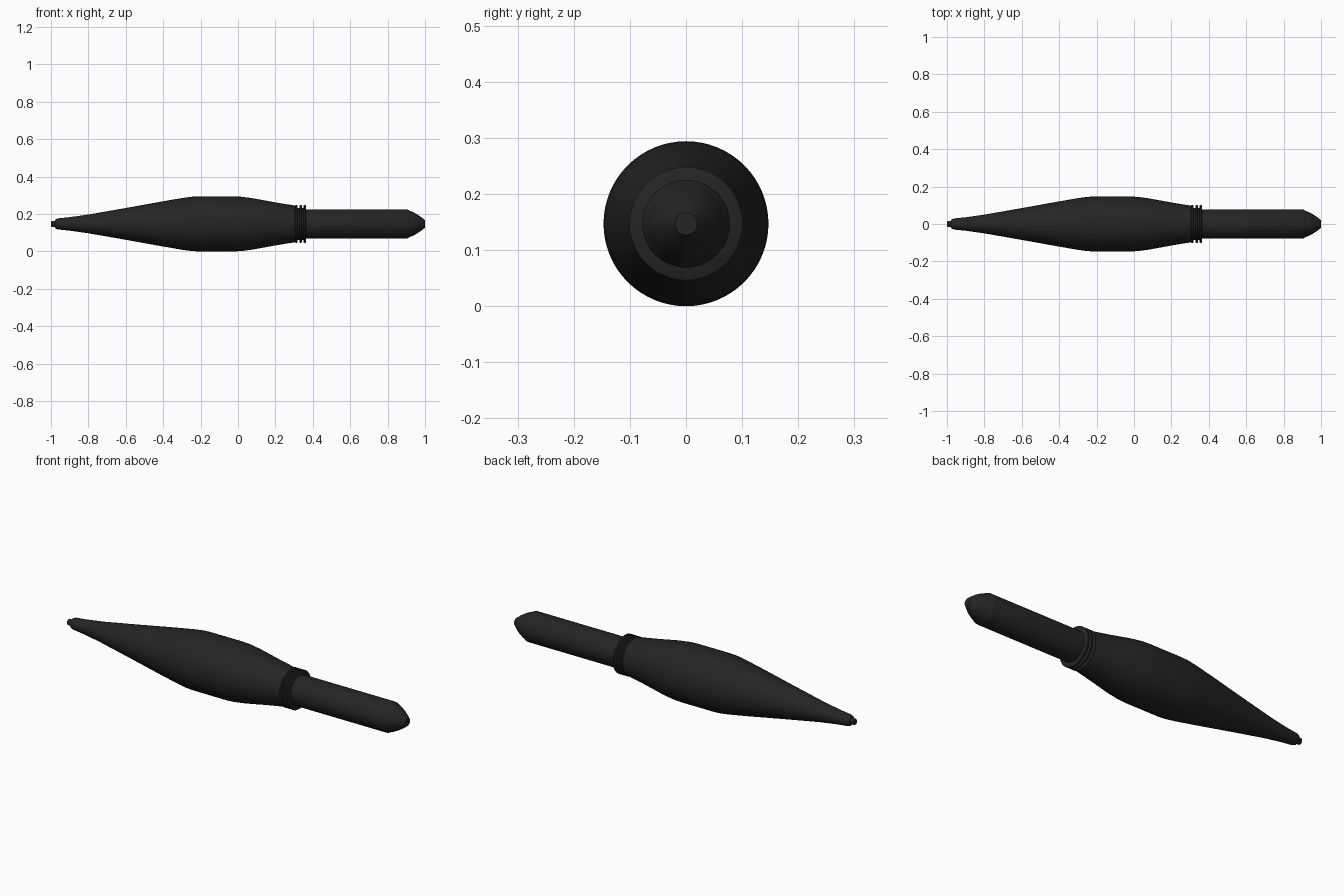
import bpy
import bmesh
from math import radians, pi, sin
from mathutils import Matrix, Vector

cube = bpy.data.objects.get("Cube")
if cube:
    bpy.data.objects.remove(cube, do_unlink=True)

AXIS_Z = 0.147
SEGMENTS = 64

black = bpy.data.materials.new("matte black")
black.use_nodes = True
black.diffuse_color = (0.018, 0.018, 0.018, 1)
bsdf = black.node_tree.nodes["Principled BSDF"]
bsdf.inputs["Base Color"].default_value = black.diffuse_color
bsdf.inputs["Roughness"].default_value = 0.7


def lathe(name, profile):
    """Turn (x, radius) points around the long axis and close both ends."""
    bm = bmesh.new()
    rings = []
    for x, r in profile:
        ring = [bm.verts.new(Matrix.Rotation(2 * pi * i / SEGMENTS, 3, "X") @ Vector((x, 0, r)))
                for i in range(SEGMENTS)]
        rings.append(ring)
    for a, b in zip(rings, rings[1:]):
        for i in range(SEGMENTS):
            j = (i + 1) % SEGMENTS
            bm.faces.new((a[i], a[j], b[j], b[i]))
    bm.faces.new(rings[0])
    bm.faces.new(rings[-1])
    bmesh.ops.recalc_face_normals(bm, faces=bm.faces)
    mesh = bpy.data.meshes.new(name)
    bm.to_mesh(mesh)
    bm.free()
    mesh.materials.append(black)
    obj = bpy.data.objects.new(name, mesh)
    obj.location.z = AXIS_Z
    bpy.context.collection.objects.link(obj)
    bpy.ops.object.select_all(action="DESELECT")
    obj.select_set(True)
    bpy.context.view_layer.objects.active = obj
    bpy.ops.object.shade_smooth_by_angle(angle=radians(35))
    return obj


# Small pin at the pointed end
lathe("tip_pin", [(-1.0, 0.012), (-0.996, 0.016), (-0.96, 0.016)])

# Swollen body tapering to the tip
lathe("body", [(-0.978, 0.02), (-0.972, 0.026), (-0.96, 0.03), (-0.9, 0.036),
               (-0.8, 0.05), (-0.6, 0.085), (-0.4, 0.121), (-0.3, 0.138),
               (-0.25, 0.145), (-0.21, 0.147), (-0.02, 0.147), (0.02, 0.145),
               (0.08, 0.137), (0.2, 0.115), (0.26, 0.105), (0.306, 0.098)])

# Collar: core with three raised rings
lathe("collar_core", [(0.3, 0.086), (0.36, 0.086)])
for n, x in enumerate((0.312, 0.335, 0.357)):
    lathe(f"collar_ring_{n + 1}", [(x - 0.007, 0.096), (x - 0.004, 0.101),
                                   (x + 0.004, 0.101), (x + 0.007, 0.096)])

# Straight shaft with a rounded, blunt end
end = [(0.9 + 0.03 * t / 4, 0.066 + 0.012 * (1 - sin(pi / 2 * t / 4) ** 2)) for t in range(5)]
lathe("shaft", [(0.35, 0.078)] + end + [(0.955, 0.053), (0.98, 0.036), (0.995, 0.024), (1.0, 0.02)])
